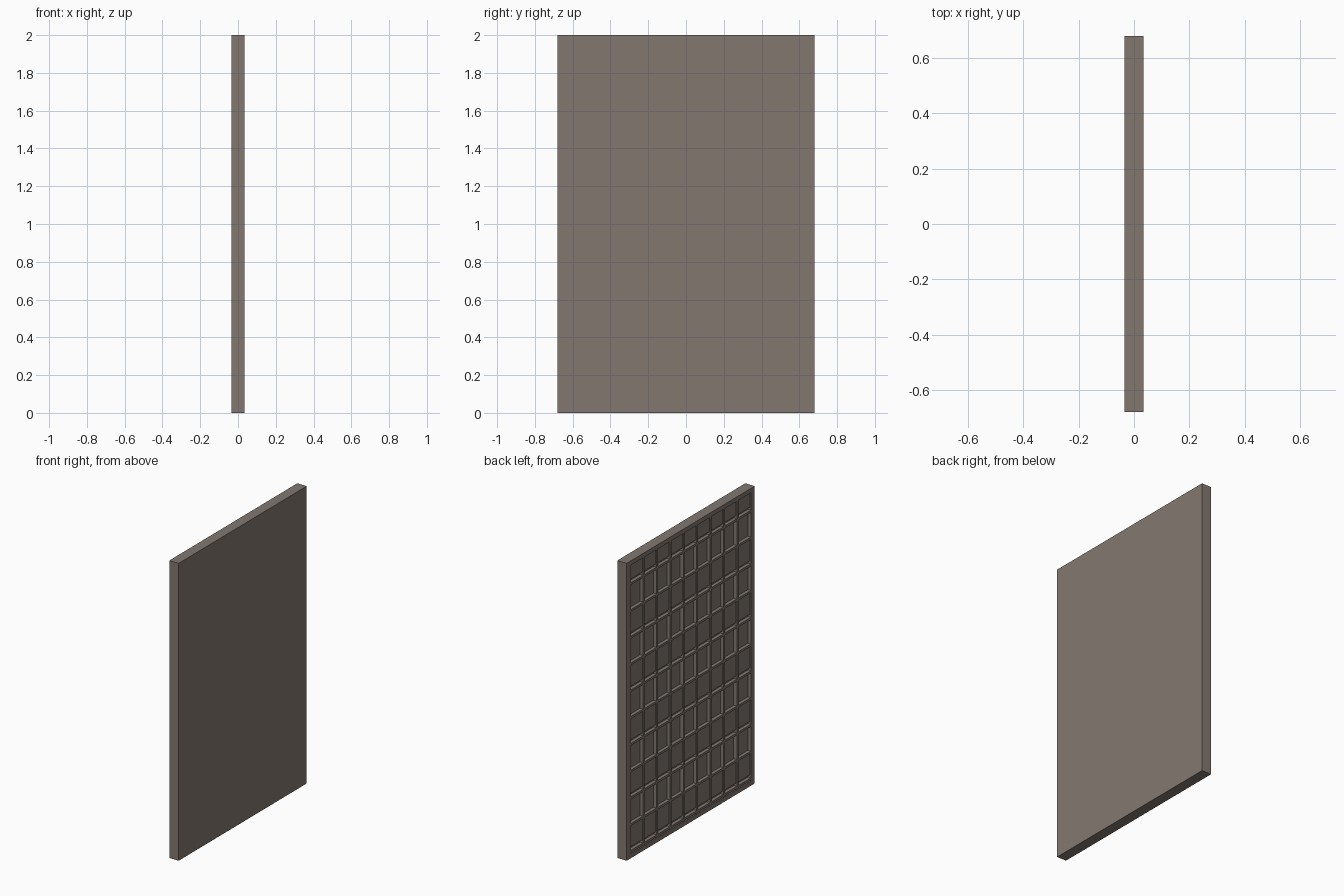
import bpy, bmesh

if "Cube" in bpy.data.objects:
    bpy.data.objects.remove(bpy.data.objects["Cube"])

# Dimensions: half thickness, half width, height
T, W, H = 0.035, 0.68, 2.0
STILE, RAIL, BAR = 0.04, 0.03, 0.015
FLOOR = -0.012      # depth of the sheet behind the lattice
COLS = 9

wood = bpy.data.materials.new("grey brown wood")
wood.diffuse_color = (0.225, 0.187, 0.162, 1)
wood.use_nodes = True
wood.node_tree.nodes["Principled BSDF"].inputs["Base Color"].default_value = wood.diffuse_color


def boxes(name, items):
    """One object made from (xmin, xmax, ymin, ymax, zmin, zmax) boxes."""
    bm = bmesh.new()
    for x0, x1, y0, y1, z0, z1 in items:
        verts = bmesh.ops.create_cube(bm, size=1)["verts"]
        for v in verts:
            v.co.x = x1 if v.co.x > 0 else x0
            v.co.y = y1 if v.co.y > 0 else y0
            v.co.z = z1 if v.co.z > 0 else z0
    mesh = bpy.data.meshes.new(name)
    bm.to_mesh(mesh)
    bm.free()
    mesh.materials.append(wood)
    obj = bpy.data.objects.new(name, mesh)
    bpy.context.collection.objects.link(obj)


iy = W - STILE
bar_z = [0.045 + 0.18 * k for k in range(11)]
bar_y = [-iy + 2 * iy * i / COLS for i in range(1, COLS)]

# Plain back sheet, flush with the smooth side
boxes("back_sheet", [(FLOOR, T, -iy, iy, RAIL, H - RAIL)])

# Outer frame
boxes("side_stiles", [(-T, T, s * W - STILE * (s > 0), s * W + STILE * (s < 0), 0, H)
                      for s in (-1, 1)])
boxes("end_rails", [(-T, T, -iy, iy, 0, RAIL), (-T, T, -iy, iy, H - RAIL, H)])

# Lattice bars
boxes("lattice_uprights", [(-T, FLOOR, y - BAR / 2, y + BAR / 2, RAIL, H - RAIL)
                           for y in bar_y])
edges = [-iy - BAR / 2] + bar_y + [iy + BAR / 2]
boxes("lattice_crossbars", [(-T, FLOOR, a + BAR / 2, b - BAR / 2, z - BAR / 2, z + BAR / 2)
                            for z in bar_z for a, b in zip(edges, edges[1:])])

# Shallow filler boards in every other row, stopping just above the crossbar
tops = bar_z[1:] + [H - RAIL + BAR / 2]
boxes("filler_boards", [(-T + 0.006, FLOOR, a + BAR / 2, b - BAR / 2,
                         bar_z[k] + BAR / 2 + 0.02, tops[k] - BAR / 2)
                        for k in range(0, 11, 2) for a, b in zip(edges, edges[1:])])
